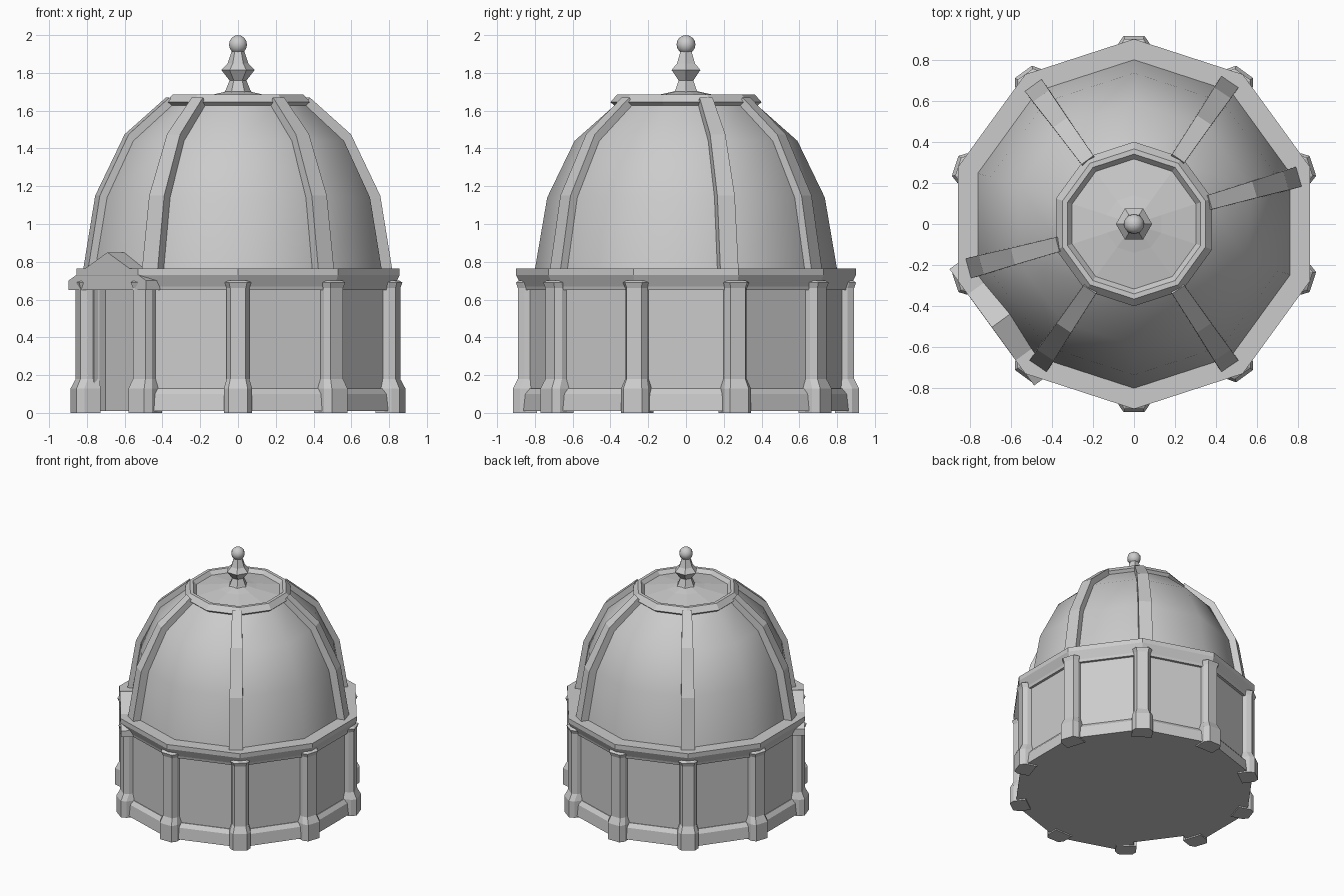
import bpy, bmesh
from math import sin, cos, radians, pi
from mathutils import Matrix

if "Cube" in bpy.data.objects:
    bpy.data.objects.remove(bpy.data.objects["Cube"])


def make(name, bm, smooth=None):
    bmesh.ops.recalc_face_normals(bm, faces=bm.faces)
    me = bpy.data.meshes.new(name)
    bm.to_mesh(me)
    bm.free()
    ob = bpy.data.objects.new(name, me)
    bpy.context.collection.objects.link(ob)
    if smooth:
        bpy.ops.object.select_all(action='DESELECT')
        ob.select_set(True)
        bpy.context.view_layer.objects.active = ob
        bpy.ops.object.shade_smooth_by_angle(angle=radians(smooth))
    return ob


def loft(name, sections, closed=False, matrix=None, smooth=None):
    """Skin a list of equal-length closed loops of points."""
    bm = bmesh.new()
    rings = [[bm.verts.new(p) for p in s] for s in sections]
    n = len(rings[0])
    pairs = list(zip(rings, rings[1:]))
    if closed:
        pairs.append((rings[-1], rings[0]))
    for a, b in pairs:
        for i in range(n):
            j = (i + 1) % n
            bm.faces.new((a[i], a[j], b[j], b[i]))
    if not closed:
        bm.faces.new(rings[0])
        bm.faces.new(rings[-1])
    if matrix:
        bm.transform(matrix)
    return make(name, bm, smooth)


def lathe(name, profile, n=10, start=18, closed=False, smooth=None):
    secs = [[(r * cos(radians(start) + 2 * pi * i / n),
              r * sin(radians(start) + 2 * pi * i / n), z) for i in range(n)]
            for r, z in profile]
    return loft(name, secs, closed, smooth=smooth)


def turn(deg):
    return Matrix.Rotation(radians(deg), 4, 'Z')


# Drum wall: ten-sided, with a recessed doorway on one side
R, DOOR = 0.845, 216
outline = [(R * cos(radians(234 + 36 * i)), R * sin(radians(234 + 36 * i))) for i in range(10)]
ap = R * cos(radians(18))
for d, t in ((ap, -0.19), (0.73, -0.19), (0.73, 0.19), (ap, 0.19)):
    v = turn(DOOR) @ Matrix.Translation((d, t, 0))
    outline.append((v.translation.x, v.translation.y))
loft("drum_wall", [[(x, y, z) for x, y in outline] for z in (0.01, 0.66)])

# Plinth strip on every side except the doorway
for i in range(10):
    a = 36 * i
    if a == DOOR:
        continue
    h = radians(18)
    secs = []
    for s in (-1, 1):
        secs.append([(r * cos(h), s * r * sin(h), z) for r, z in
                     ((0.80, 0.01), (0.885, 0.01), (0.875, 0.10), (0.85, 0.13), (0.80, 0.13))])
    loft("plinth", secs, matrix=turn(a))

# Cornice around the top of the drum
lathe("cornice", [(0.865, 0.65), (0.87, 0.67), (0.90, 0.73), (0.90, 0.765), (0.70, 0.765)])

# Chamfered pillars on the ten corners
for i in range(10):
    secs = []
    for r, w, z in ((0.915, 0.075, 0), (0.915, 0.075, 0.13), (0.89, 0.06, 0.18),
                    (0.89, 0.06, 0.66), (0.90, 0.07, 0.69), (0.885, 0.06, 0.70)):
        secs.append([(0.79, -w, z), (r - 0.035, -w, z), (r, -w * 0.68, z),
                     (r, w * 0.68, z), (r - 0.035, w, z), (0.79, w, z)])
    loft("pillar", secs, matrix=turn(18 + 36 * i))

# Gabled roof over the doorway
gable = ((-0.35, 0.65), (0.35, 0.65), (0.35, 0.70), (0, 0.85), (-0.35, 0.70))
loft("door_gable", [[(d, t, z) for t, z in gable] for d in (0.74, 0.855)], matrix=turn(DOOR))

# Dome shell
dome = [(0.80, 0.76), (0.735, 1.14), (0.59, 1.44), (0.37, 1.635)]
lathe("dome", dome, smooth=40)

# Raised dome ribs
outer = [(0.835, 0.76), (0.77, 1.15), (0.61, 1.475), (0.385, 1.67)]
inner = [(0.76, 0.76), (0.70, 1.12), (0.55, 1.40), (0.34, 1.60)]
for a in (16, 56, 126, 195, 236, 304):
    secs = []
    for (ro, zo), (ri, zi), w in zip(outer, inner, (0.05, 0.048, 0.042, 0.036)):
        secs.append([(ri, -w, zi), (ro, -w, zo), (ro, w, zo), (ri, w, zi)])
    loft("dome_rib", secs, matrix=turn(a))

# Crown ring and the shallow cap inside it
lathe("crown_ring", [(0.33, 1.60), (0.37, 1.62), (0.40, 1.645), (0.365, 1.685),
                     (0.34, 1.685), (0.315, 1.655)], closed=True)
lathe("crown_cap", [(0.33, 1.62), (0.325, 1.655), (0.14, 1.685), (0.05, 1.705)])

# Six-sided finial with a ball on top
lathe("finial", [(0.08, 1.685), (0.065, 1.71), (0.045, 1.76), (0.088, 1.815),
                 (0.055, 1.85), (0.032, 1.92), (0.03, 1.94)], n=6, start=0)
bm = bmesh.new()
bmesh.ops.create_uvsphere(bm, u_segments=10, v_segments=8, radius=0.05,
                          matrix=Matrix.Translation((0, 0, 1.95)))
make("finial_ball", bm, 50)
